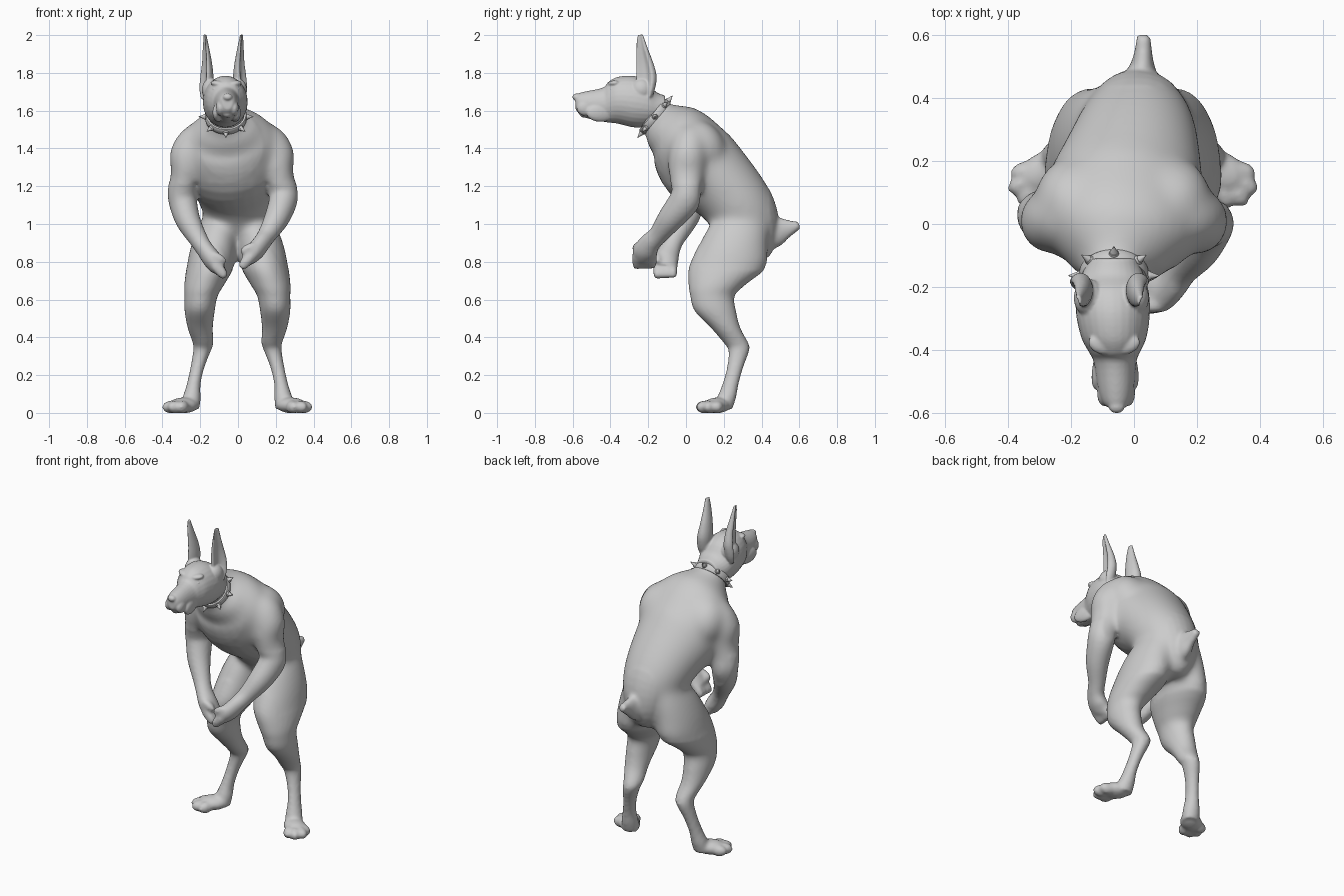
import bpy, bmesh, math
from mathutils import Vector, Matrix


def spline(a, b, c, d, t):
    return 0.5 * (2*b + (c-a)*t + (2*a - 5*b + 4*c - d)*t*t + (3*b - a - 3*c + d)*t**3)


def loft(bm, rings, axis=None, n=28, dent=None):
    """Closed tube through rings (x, y, z, half_width, half_depth); dent = angle of a hollow side."""
    fine = []
    for i in range(len(rings) - 1):
        p = [rings[max(i-1, 0)], rings[i], rings[i+1], rings[min(i+2, len(rings)-1)]]
        fine += [[spline(*(q[k] for q in p), s/4) for k in range(5)] for s in range(4)]
    fine.append(rings[-1])
    loops = []
    for i, r in enumerate(fine):
        lo, hi = fine[max(i-1, 0)], fine[min(i+1, len(fine)-1)]
        t = Vector(axis) if axis else Vector(hi[:3]) - Vector(lo[:3])
        t.normalize()
        u = (Vector((1, 0, 0)) - t * t.x).normalized()
        v = t.cross(u)
        loop = []
        for k in range(n):
            w = 2 * math.pi * k / n
            c, s = math.cos(w), math.sin(w)
            if dent is not None:
                d = max(0, math.cos(w - dent))
                c -= .95 * d**3 * math.cos(dent)
                s -= .95 * d**3 * math.sin(dent)
            loop.append(bm.verts.new(Vector(r[:3]) + u * c * r[3] + v * s * r[4]))
        loops.append(loop)
    for a, b in zip(loops, loops[1:]):
        for k in range(n):
            bm.faces.new((a[k], a[(k+1) % n], b[(k+1) % n], b[k]))
    bm.faces.new(loops[0][::-1])
    bm.faces.new(loops[-1])


def ball(bm, pos, size, rz=0, rx=0, ry=0):
    m = (Matrix.Translation(pos) @ Matrix.Rotation(rz, 4, 'Z') @ Matrix.Rotation(ry, 4, 'Y')
         @ Matrix.Rotation(rx, 4, 'X') @ Matrix.Diagonal((*size, 1)))
    bmesh.ops.create_uvsphere(bm, u_segments=20, v_segments=12, radius=1, matrix=m)


def finish(name, bm, voxel=0, smooth=0, melt=None):
    """Make the object; fuse parts by voxels, soften, and extra-soften vertices picked by melt."""
    bmesh.ops.recalc_face_normals(bm, faces=bm.faces)
    me = bpy.data.meshes.new(name)
    bm.to_mesh(me)
    bm.free()
    ob = bpy.data.objects.new(name, me)
    bpy.context.collection.objects.link(ob)
    bpy.context.view_layer.objects.active = ob
    ob.select_set(True)
    if voxel:
        m = ob.modifiers.new("fuse", 'REMESH')
        m.mode, m.voxel_size = 'VOXEL', voxel
        bpy.ops.object.modifier_apply(modifier="fuse")
        if melt:
            g = ob.vertex_groups.new(name="melt")
            g.add([v.index for v in ob.data.vertices if melt(v.co)], 1, 'REPLACE')
            m = ob.modifiers.new("melt", 'SMOOTH')
            m.factor, m.iterations, m.vertex_group = 0.5, 60, "melt"
            bpy.ops.object.modifier_apply(modifier="melt")
        m = ob.modifiers.new("soften", 'SMOOTH')
        m.factor, m.iterations = 0.5, smooth
        bpy.ops.object.modifier_apply(modifier="soften")
        bpy.ops.object.shade_smooth()
    else:
        bpy.ops.object.shade_smooth_by_angle(angle=math.radians(40))
    ob.select_set(False)


# --- body: torso, neck, tail ---
bm = bmesh.new()
loft(bm, [(-.062, -.20, 1.615, .090, .090), (-.062, -.15, 1.56, .100, .103),
          (-.055, -.10, 1.515, .170, .143), (-.045, -.025, 1.45, .25, .188),
          (-.032, .075, 1.315, .26, .222), (-.005, .215, 1.18, .22, .194),
          (.01, .305, 1.05, .185, .180), (.01, .34, .93, .14, .15), (.01, .33, .81, .08, .09)])
loft(bm, [(.01, .34, .98, .13, .15), (.015, .42, .965, .085, .118), (.024, .475, .963, .052, .088),
          (.028, .52, .973, .034, .06), (.03, .565, .984, .026, .036), (.03, .6, .995, .022, .022)])
for s in (-1, 1):
    ball(bm, (-.035 + s*.15, .085, 1.41), (.13, .12, .15), rx=.6)       # shoulder blade

# --- arms ---
arms = {
    1: [(.07, .03, 1.48, .08, .09), (.14, .02, 1.42, .12, .108), (.192, .01, 1.35, .113, .105),
        (.212, .003, 1.27, .082, .097), (.237, .005, 1.18, .077, .08), (.238, -.01, 1.12, .075, .082),
        (.205, -.08, 1.03, .066, .07), (.155, -.145, .945, .05, .052), (.125, -.19, .90, .046, .055),
        (.09, -.215, .855, .048, .066), (.05, -.22, .812, .038, .06)],
    -1: [(-.12, .03, 1.48, .08, .09), (-.2, .02, 1.42, .12, .108), (-.256, .01, 1.35, .113, .105),
         (-.275, .013, 1.27, .082, .097), (-.294, .025, 1.18, .077, .08), (-.292, .03, 1.12, .075, .082),
         (-.265, -.01, 1.02, .066, .07), (-.21, -.06, .92, .05, .052), (-.175, -.085, .865, .046, .055),
         (-.135, -.105, .81, .05, .066), (-.10, -.11, .762, .042, .06)]}
for s, path in arms.items():
    loft(bm, path)
    x, y, z = path[-1][:3]
    for k in range(4):                                                  # fingers
        o = (k - 1.5) * .028
        loft(bm, [(x + s*.02, y+o, z+.02, .03, .024), (x - s*.016, y+o, z-.022, .028, .022),
                  (x - s*.032 + s*.004*k, y+o, z-.047, .017, .015)], n=14)
    ball(bm, (x + s*.005, y - .04, z + .06), (.05, .024, .024), ry=s*-.5)  # thumb

# --- legs and paws ---
for s in (-1, 1):
    X = lambda x: s * x - .003
    leg = [(.08, .31, 1.06, .09, .12), (.102, .275, .98, .11, .16), (.125, .248, .88, .123, .185),
           (.145, .22, .77, .125, .205), (.175, .165, .68, .106, .152), (.192, .14, .62, .088, .118),
           (.20, .155, .54, .08, .11), (.197, .21, .45, .067, .078), (.182, .265, .37, .055, .065),
           (.187, .28, .33, .047, .055), (.212, .26, .24, .037, .043), (.232, .235, .15, .037, .043),
           (.243, .215, .08, .048, .05), (.25, .20, .02, .05, .045)]
    loft(bm, [(X(r[0]), *r[1:]) for r in leg], axis=(0, 0, 1))
    ball(bm, (X(.285), .165, .04), (.085, .062, .042), rz=s*-.55)       # paw
    for x, y, a in ((.29, .098, -1.2), (.33, .098, -.9), (.352, .128, -.5), (.342, .168, -.25)):
        ball(bm, (X(x), y, .031), (.05, .032, .034), rz=s*a)            # toes
finish("body", bm, .0105, 6,
       lambda c: -.13 < c.y < .44 and (c.z > 1.22 or (c.z > .76 and c.y > .07)))

# --- head with muzzle, jowls and ears ---
bm = bmesh.new()
loft(bm, [(-.065, -.11, 1.615, .075, .065), (-.068, -.16, 1.615, .098, .085),
          (-.068, -.21, 1.635, .114, .122), (-.067, -.28, 1.648, .118, .136),
          (-.064, -.36, 1.655, .104, .124), (-.062, -.41, 1.645, .08, .108),
          (-.06, -.44, 1.632, .068, .09), (-.057, -.53, 1.632, .056, .07),
          (-.056, -.57, 1.64, .042, .052), (-.055, -.585, 1.645, .025, .037)], axis=(0, -1, 0))
ball(bm, (-.055, -.58, 1.672), (.026, .022, .019))                      # nose
for s in (-1, 1):
    ball(bm, (-.057 + s*.034, -.53, 1.615), (.026, .05, .043), rz=s*.1)  # jowl
    ball(bm, (-.06 + s*.045, -.45, 1.59), (.026, .08, .05), rz=s*.2)
    ball(bm, (-.063 + s*.04, -.384, 1.742), (.045, .03, .017), ry=s*-.15, rz=s*.35)  # brow
    ball(bm, (-.067 + s*.075, -.27, 1.65), (.042, .09, .085))           # cheek
    ball(bm, (-.072 + s*.07, -.235, 1.71), (.05, .06, .06))             # ear root
    e = -.078
    loft(bm, [(e + s*.095, -.218, 1.66, .03, .032), (e + s*.096, -.213, 1.71, .04, .048),
              (e + s*.092, -.211, 1.78, .04, .056), (e + s*.090, -.219, 1.85, .031, .047),
              (e + s*.094, -.234, 1.93, .02, .032), (e + s*.099, -.243, 2.003, .01, .016)],
         axis=(0, 0, 1), dent=math.radians(-90 + s*60))                 # ear, hollow outward
ball(bm, (-.056, -.53, 1.582), (.028, .035, .02))                       # chin
finish("head", bm, .0052, 5)

# --- eyes ---
bm = bmesh.new()
for s in (-1, 1):
    ball(bm, (-.063 + s*.056, -.393, 1.714), (.016, .014, .011))
finish("eyes", bm)

# --- spiked collar ---
bm = bmesh.new()
frame = Matrix.Translation((-.064, -.164, 1.568)) @ Matrix.Rotation(math.atan2(.77, .64), 4, 'X')
N = 48
prof = [(.096, -.02), (.106, -.02), (.110, -.014), (.110, .014), (.106, .02), (.096, .02)]
rows = [[bm.verts.new(frame @ Vector((r*math.cos(2*math.pi*i/N), r*math.sin(2*math.pi*i/N), h)))
         for r, h in prof] for i in range(N)]
for i in range(N):
    a, b = rows[i], rows[(i+1) % N]
    for k in range(6):
        bm.faces.new((a[k], b[k], b[(k+1) % 6], a[(k+1) % 6]))
finish("collar", bm)

bm = bmesh.new()
for i in range(8):
    m = frame @ Matrix.Rotation(math.pi/2 + 2*math.pi*i/8, 4, 'Z') @ Matrix.Rotation(math.pi/2, 4, 'Y')
    for r1, r2, h, d in ((.017, .014, .012, .111), (.013, .001, .03, .13)):
        bmesh.ops.create_cone(bm, cap_ends=True, segments=14, radius1=r1, radius2=r2, depth=h,
                              matrix=m @ Matrix.Translation((0, 0, d)))
finish("collar_spikes", bm)
